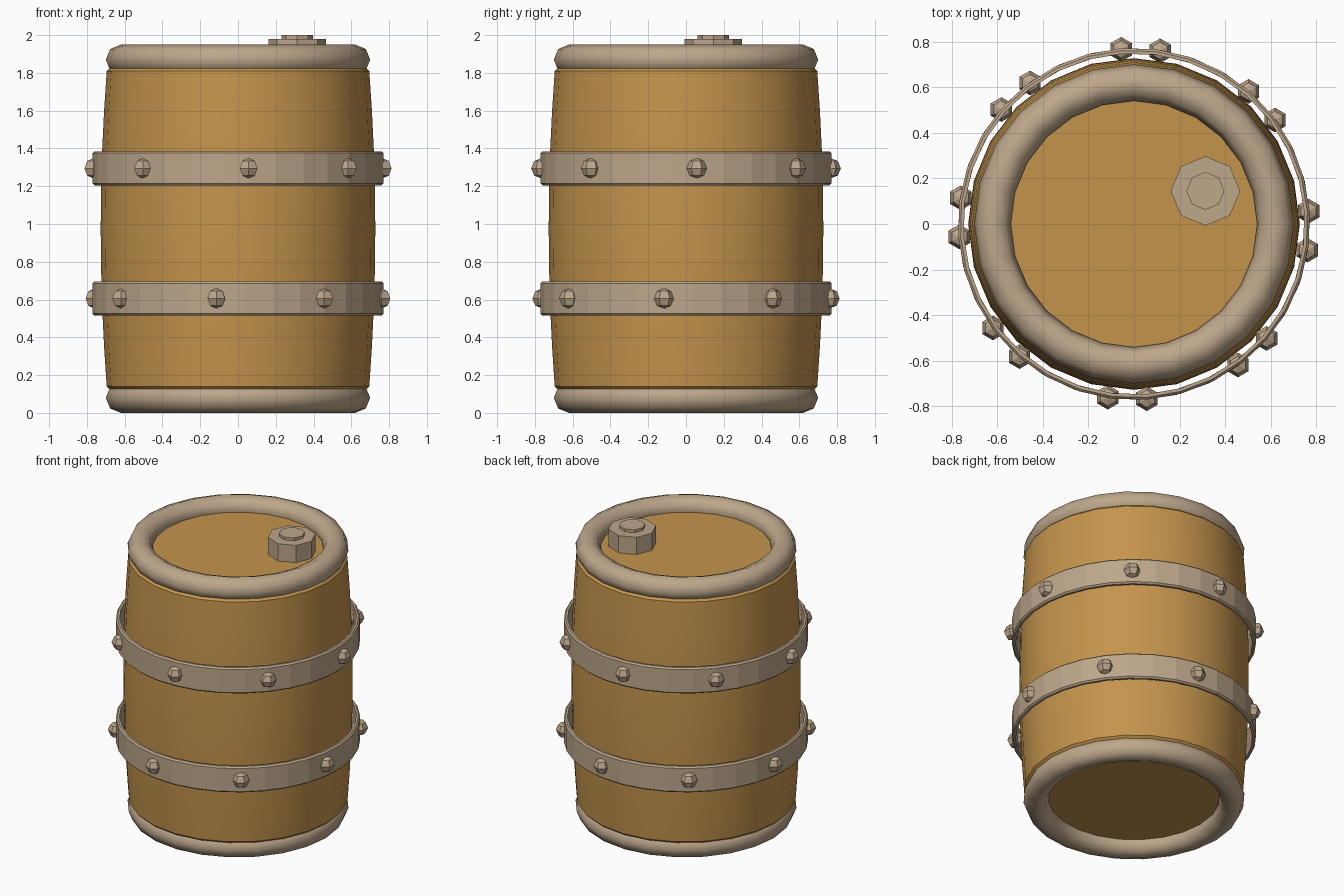
import bpy, bmesh, math
from math import sin, cos, pi, radians

if "Cube" in bpy.data.objects:
    bpy.data.objects.remove(bpy.data.objects["Cube"])


def material(name, rgb):
    m = bpy.data.materials.new(name)
    m.diffuse_color = (*rgb, 1)
    m.use_nodes = True
    m.node_tree.nodes["Principled BSDF"].inputs["Base Color"].default_value = m.diffuse_color
    return m


WOOD = material("warm wood", (0.552, 0.296, 0.073))
METAL = material("tan metal", (0.510, 0.385, 0.258))


def finish(name, bm, mat, smooth_angle=None):
    bmesh.ops.recalc_face_normals(bm, faces=bm.faces)
    me = bpy.data.meshes.new(name)
    bm.to_mesh(me)
    bm.free()
    me.materials.append(mat)
    ob = bpy.data.objects.new(name, me)
    bpy.context.collection.objects.link(ob)
    if smooth_angle:
        bpy.ops.object.select_all(action='DESELECT')
        ob.select_set(True)
        bpy.context.view_layer.objects.active = ob
        bpy.ops.object.shade_smooth_by_angle(angle=radians(smooth_angle))
    return ob


def lathe(name, profile, mat, sides, closed=False, centre=(0, 0), turn=0.0, smooth=None):
    """Spin (radius, z) points about z; open profiles get end caps."""
    bm = bmesh.new()
    rings = []
    for r, z in profile:
        rings.append([bm.verts.new((centre[0] + r * cos(turn + 2 * pi * i / sides),
                                    centre[1] + r * sin(turn + 2 * pi * i / sides), z))
                      for i in range(sides)])
    n = len(rings)
    for k in range(n if closed else n - 1):
        a, b = rings[k], rings[(k + 1) % n]
        for i in range(sides):
            j = (i + 1) % sides
            bm.faces.new((a[i], a[j], b[j], b[i]))
    if not closed:
        bm.faces.new(rings[0])
        bm.faces.new(rings[-1])
    return finish(name, bm, mat, smooth)


# bulging wooden body with recessed lids
MID, HALF = 0.975, 0.835
wall = []
for k in range(9):
    t = -1 + k / 4
    wall.append((0.695 + 0.032 * (1 - t * t), MID + HALF * t))
body = [(0.60, 0.09), (0.62, 0.12), (0.68, 0.125)] + wall + \
       [(0.68, 1.825), (0.62, 1.83), (0.60, 1.86)]
lathe("barrel_body", body, WOOD, 24, smooth=40)

# rounded end rims
for name, z in (("bottom_rim", 0.08), ("top_rim", 1.87)):
    ring = [(0.62 + 0.08 * cos(pi * i / 4), z + 0.08 * sin(pi * i / 4)) for i in range(8)]
    lathe(name, ring, METAL, 24, closed=True, smooth=60)

# hoops with slightly chamfered edges, and their rivets
for name, z, turn in (("lower", 0.606, radians(-8.6)), ("upper", 1.295, radians(4.2))):
    hoop = [(0.748, z - 0.09), (0.762, z - 0.09), (0.772, z - 0.08),
            (0.772, z + 0.08), (0.762, z + 0.09), (0.748, z + 0.09)]
    lathe(name + "_hoop", hoop, METAL, 32, closed=True, turn=turn)
    bm = bmesh.new()
    for i in range(8):
        a = turn + i * pi / 4
        new = bmesh.ops.create_uvsphere(bm, u_segments=6, v_segments=4, radius=0.054)["verts"]
        bmesh.ops.translate(bm, verts=new, vec=(0.768 * cos(a), 0.768 * sin(a), z))
    finish(name + "_rivets", bm, METAL)

# octagonal bung and its plug
lathe("bung", [(0.152, 1.85), (0.152, 1.98)], METAL, 8, centre=(0.313, 0.145))
lathe("bung_plug", [(0.083, 1.97), (0.083, 2.0)], METAL, 8, centre=(0.313, 0.145))
